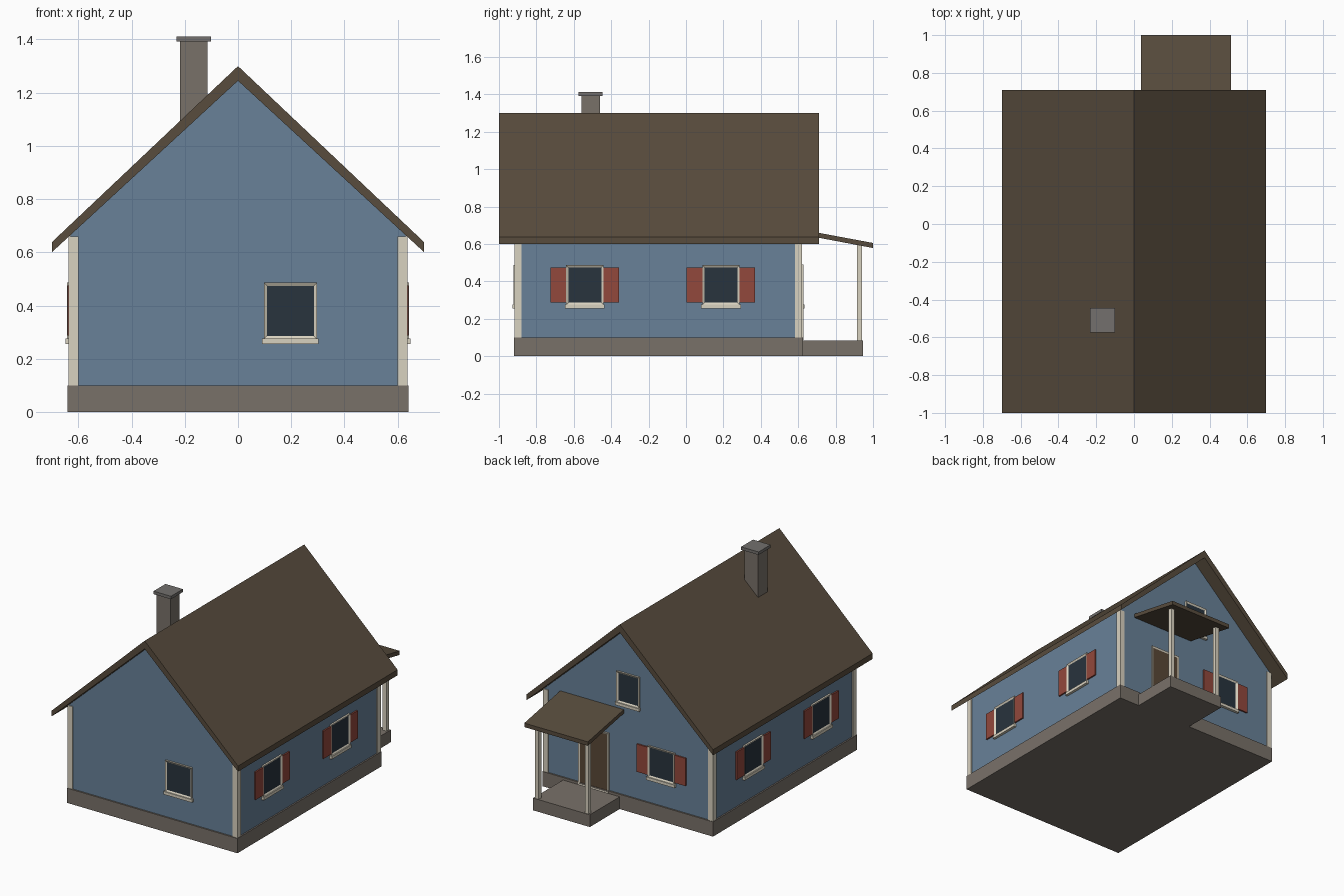
import bpy, bmesh
from math import radians
from mathutils import Matrix

cube = bpy.data.objects.get("Cube")
if cube:
    bpy.data.objects.remove(cube, do_unlink=True)


def linear(v):
    v /= 255
    return v / 12.92 if v < 0.04 else ((v + 0.055) / 1.055) ** 2.4


def material(name, r, g, b):
    m = bpy.data.materials.new(name)
    m.use_nodes = True
    colour = (linear(r), linear(g), linear(b), 1)
    m.diffuse_color = colour
    bsdf = m.node_tree.nodes["Principled BSDF"]
    bsdf.inputs["Base Color"].default_value = colour
    bsdf.inputs["Roughness"].default_value = 0.9
    return m


WALL = material("blue siding", 104, 129, 152)
TRIM = material("cream trim", 217, 210, 192)
STONE = material("foundation stone", 121, 113, 105)
CAP = material("chimney cap grey", 115, 112, 109)
ROOF = material("brown roof", 88, 76, 61)
GLASS = material("dark glass", 40, 51, 61)
SHUTTER = material("red shutter", 146, 72, 60)
DOOR = material("brown door", 90, 72, 55)

IDENTITY = Matrix.Identity(4)


def finish(name, bm, mats, matrix=IDENTITY):
    bmesh.ops.recalc_face_normals(bm, faces=bm.faces)
    mesh = bpy.data.meshes.new(name)
    bm.to_mesh(mesh)
    bm.free()
    for m in mats:
        mesh.materials.append(m)
    obj = bpy.data.objects.new(name, mesh)
    obj.matrix_world = matrix
    bpy.context.collection.objects.link(obj)
    return obj


def box_mesh(x, y, z):
    bm = bmesh.new()
    bmesh.ops.create_cube(bm, size=1)
    for v in bm.verts:
        v.co = [lo + (c + 0.5) * (hi - lo) for c, (lo, hi) in zip(v.co, (x, y, z))]
    return bm


def box(name, x, y, z, mat, matrix=IDENTITY):
    return finish(name, box_mesh(x, y, z), [mat], matrix)


def extrude(name, outline, axis, start, end, mat):
    """Extrude a 2D outline along x (outline is y, z) or y (outline is x, z)."""
    bm = bmesh.new()
    place = (lambda a, b: (start, a, b)) if axis == 0 else (lambda a, b: (a, start, b))
    face = bm.faces.new([bm.verts.new(place(a, b)) for a, b in outline])
    moved = bmesh.ops.extrude_face_region(bm, geom=[face])["geom"]
    for v in moved:
        if isinstance(v, bmesh.types.BMVert):
            v.co[axis] = end
    return finish(name, bm, [mat])


# Wall frames: local x runs along the wall, local -y points outwards
def wall_frame(angle, distance):
    return Matrix.Rotation(radians(angle), 4, "Z") @ Matrix.Translation((0, -distance, 0))


FRONT, FAR, SIDE = 0.91, 0.615, 0.63
front = wall_frame(0, FRONT)
back = wall_frame(180, FAR)
left = wall_frame(90, SIDE)
right = wall_frame(-90, SIDE)


def framed_panel(name, matrix, x, z, border, depth, inner):
    """Trim surround whose outer face is inset and sunk to hold a panel."""
    bm = box_mesh(x, (-0.012, 0.005), z)
    bm.normal_update()
    face = min(bm.faces, key=lambda f: f.calc_center_median().y)
    bmesh.ops.inset_region(bm, faces=[face], thickness=border)
    face.material_index = 1
    for v in face.verts:
        v.co.y += depth
    return finish(name, bm, [TRIM, inner], matrix)


def window(name, matrix, cx, cz=0.38, width=0.2, height=0.212, shutters=True):
    w, h = width / 2, height / 2
    framed_panel(name, matrix, (cx - w, cx + w), (cz - h, cz + h), 0.017, 0.007, GLASS)
    box(name + "_sill", (cx - w - 0.006, cx + w + 0.006), (-0.018, 0),
        (cz - h - 0.018, cz - h + 0.002), TRIM, matrix)
    if shutters:
        for s, label in ((-1, "_shutter_a"), (1, "_shutter_b")):
            edges = sorted((cx + s * (w - 0.002), cx + s * (w + 0.083)))
            box(name + label, edges, (-0.01, 0), (cz - 0.093, cz + 0.095), SHUTTER, matrix)


# House body
box("foundation", (-0.64, 0.64), (-0.92, 0.625), (0, 0.1), STONE)
extrude("walls", [(-SIDE, 0.1), (SIDE, 0.1), (SIDE, 0.665), (0, 1.246), (-SIDE, 0.665)],
        1, -FRONT, FAR, WALL)
extrude("roof", [(-0.7, 0.6), (0, 1.245), (0.7, 0.6), (0.7, 0.638), (0, 1.3), (-0.7, 0.638)],
        1, -1, 0.71, ROOF)

# Corner boards
for sx in (-1, 1):
    for y in ((-0.916, -0.879), (0.584, 0.621)):
        box("corner_board", sorted((sx * 0.6, sx * 0.637)), y, (0.1, 0.66), TRIM)

# Chimney
box("chimney", (-0.218, -0.115), (-0.56, -0.46), (1.0, 1.392), STONE)
box("chimney_cap", (-0.232, -0.101), (-0.574, -0.446), (1.392, 1.412), CAP)

# Windows
window("front_window", front, 0.197, shutters=False)
for y, label in ((-0.541, "front"), (0.187, "rear")):
    window("left_" + label + "_window", left, y)
    window("right_" + label + "_window", right, -y)
window("back_window", back, 0.25)
window("attic_window", back, 0, cz=0.825, width=0.17, height=0.21, shutters=False)

# Porch and door
framed_panel("door", back, (-0.37, -0.145), (0.085, 0.49), 0.016, 0.005, DOOR)
box("porch_slab", (0.06, 0.485), (0.61, 0.945), (0, 0.083), STONE)
extrude("porch_roof", [(0.61, 0.652), (1.0, 0.578), (1.0, 0.605), (0.61, 0.678)],
        0, 0.036, 0.513, ROOF)
for x in (0.086, 0.46):
    box("porch_post", (x - 0.014, x + 0.014), (0.913, 0.941), (0.08, 0.593), TRIM)
